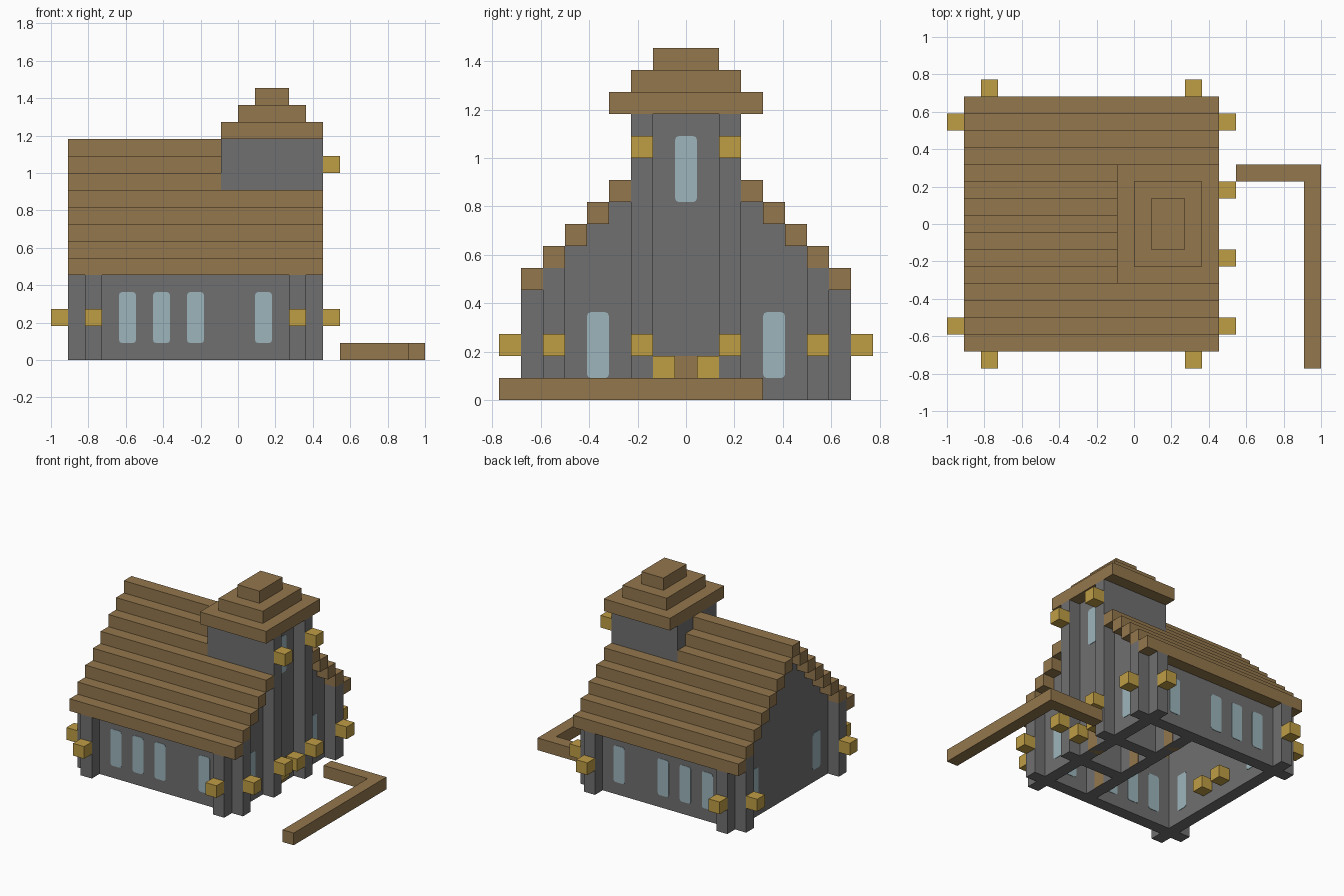
import bpy
import bmesh
from mathutils import Matrix, Vector

cube = bpy.data.objects.get("Cube")
if cube:
    bpy.data.objects.remove(cube, do_unlink=True)

U = 1 / 11  # one building block


def material(name, rgb):
    m = bpy.data.materials.new(name)
    m.use_nodes = True
    col = (*rgb, 1)
    m.diffuse_color = col
    bsdf = m.node_tree.nodes["Principled BSDF"]
    bsdf.inputs["Base Color"].default_value = col
    bsdf.inputs["Roughness"].default_value = 0.9
    return m


stone = material("grey stone", (0.162, 0.162, 0.162))
wood = material("brown wood", (0.292, 0.184, 0.074))
lamp = material("golden lamp", (0.52, 0.337, 0.06))
glass = material("pale blue glass", (0.332, 0.462, 0.503))


def finish(name, bm, mat):
    me = bpy.data.meshes.new(name)
    bmesh.ops.recalc_face_normals(bm, faces=bm.faces)
    bmesh.ops.scale(bm, vec=(U, U, U), verts=bm.verts)
    bm.to_mesh(me)
    bm.free()
    me.materials.append(mat)
    ob = bpy.data.objects.new(name, me)
    bpy.context.collection.objects.link(ob)
    return ob


def add_box(bm, x, y, z):
    """Box from (low, high) ranges in block units."""
    size = [r[1] - r[0] for r in (x, y, z)]
    mid = Vector([(r[0] + r[1]) / 2 for r in (x, y, z)])
    mat = Matrix.Translation(mid) @ Matrix.Diagonal((*size, 1))
    return bmesh.ops.create_cube(bm, size=1, matrix=mat)["verts"]


def boxes(name, mat, ranges):
    bm = bmesh.new()
    for r in ranges:
        add_box(bm, *r)
    return finish(name, bm, mat)


def window(name, centre, z, axis):
    """Glass block with rounded corners, set through a one-block wall."""
    bm = bmesh.new()
    half = [0.5, 0.5]
    half[axis] = 0.53
    rx, ry = [(c - h, c + h) for c, h in zip(centre, half)]
    add_box(bm, rx, ry, z)
    edges = [e for e in bm.edges
             if abs((e.verts[0].co - e.verts[1].co)[axis]) > 0.9]
    bmesh.ops.bevel(bm, geom=edges, offset=0.18, segments=2,
                    profile=0.5, affect='EDGES')
    finish(name, bm, glass)


def gable(name, x0, base_half):
    """Stepped wall profile, extruded one block along x."""
    right = [(base_half, 0), (base_half, 5)]
    for k in range(7):
        right += [(6.5 - k, 5 + k), (6.5 - k, 6 + k)]
    outline = right + [(-y, z) for y, z in reversed(right)]
    bm = bmesh.new()
    pts = [p for i, p in enumerate(outline) if i == 0 or p != outline[i - 1]]
    face = bm.faces.new([bm.verts.new((x0, y, z)) for y, z in pts])
    ext = bmesh.ops.extrude_face_region(bm, geom=[face])["geom"]
    bmesh.ops.translate(bm, vec=(1, 0, 0),
                        verts=[v for v in ext if isinstance(v, bmesh.types.BMVert)])
    finish(name, bm, stone)


# Walls: crossing at the corners, with stepped gables
gable("rear_gable", -9, 7.5)
gable("entrance_gable", 3, 7.5)
gable("dividing_wall", -1, 6.5)
for side, s in (("front", -1), ("back", 1)):
    boxes(side + "_wall", stone, [((-10, 5), (6 * s - 0.5, 6 * s + 0.5), (0, 6))])
    boxes(side + "_tower_wall", stone,
          [((-1, 5), (2 * s - 0.5, 2 * s + 0.5), (0, 13))])
boxes("tower_entrance_wall", stone, [((3, 4), (-1.5, 1.5), (0, 13))])
boxes("tower_rear_wall", stone, [((-1, 0), (-1.5, 1.5), (0, 13))])

# Stepped main roof, shortened where the tower rises
rows = []
for k in range(7):
    end = 5 if k < 5 else -1
    for s in (-1, 1):
        rows.append(((-10, end), (s * (7 - k) - 0.5, s * (7 - k) + 0.5), (5 + k, 6 + k)))
rows.append(((-10, -1), (-0.5, 0.5), (12, 13)))
boxes("main_roof", wood, rows)

# Stepped tower cap
boxes("tower_roof", wood,
      [((k - 1, 5 - k), (k - 3.5, 3.5 - k), (13 + k, 14 + k)) for k in range(3)])

# Windows
for s in (-1, 1):
    for x in (-6.5, -4.5, -2.5, 1.5):
        window("side_window", (x, 6 * s), (1, 4), 1)
    for x in (-8.5, 3.5):
        window("gable_window", (x, 4 * s), (1, 4), 0)
window("tower_window", (3.5, 0), (9, 12), 0)

# Doors
boxes("entrance_door", wood, [((2.97, 4.03), (-0.5, 0.5), (0, 2))])
boxes("inner_doors", wood,
      [((-1.03, 0.03), (y - 0.5, y + 0.5), (0, 2)) for y in (-4, 0, 4)])

# Lamps, mirrored front to back
spots = [(-8.5, 8, 2), (3.5, 8, 2), (-10.5, 6, 2), (5.5, 6, 2), (5.5, 2, 2),
         (5.5, 2, 11), (4.5, 1, 1), (-7.5, 1, 1), (-1.5, 1, 1)]
for x, y, z in spots:
    for s in (-1, 1):
        boxes("lamp", lamp,
              [((x - 0.5, x + 0.5), (s * y - 0.5, s * y + 0.5), (z, z + 1))])

# Low yard fence
boxes("fence_short_rail", wood, [((6, 10), (2.5, 3.5), (0, 1))])
boxes("fence_long_rail", wood, [((10, 11), (-8.5, 3.5), (0, 1))])
